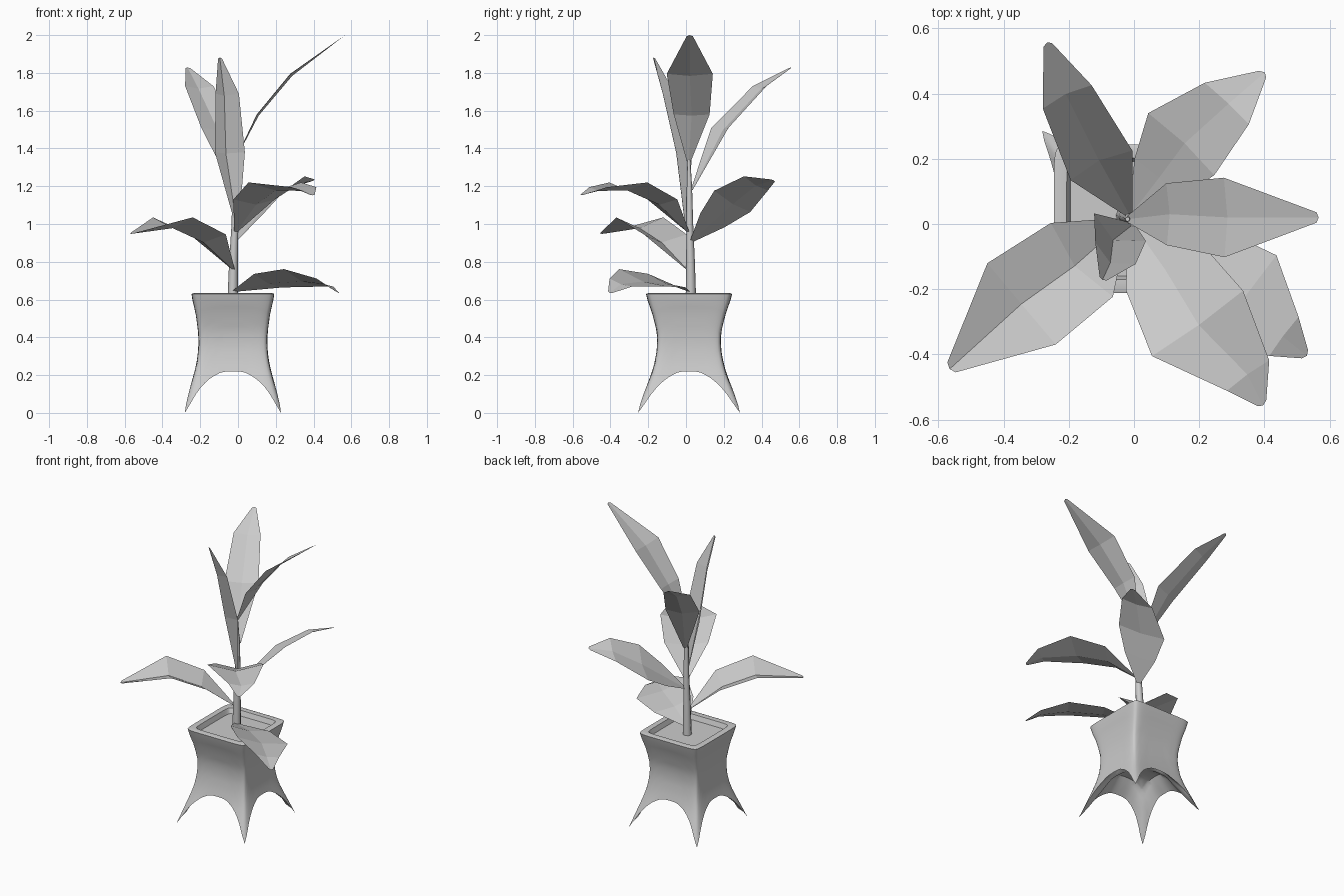
import bpy, bmesh, math
from mathutils import Vector

if "Cube" in bpy.data.objects:
    bpy.data.objects.remove(bpy.data.objects["Cube"])

CX, CY = -0.027, 0.016      # pot centre
TOP = 0.63                  # rim height


def lerp_table(t, pts):
    for (a, va), (b, vb) in zip(pts, pts[1:]):
        if t <= b:
            return va + (vb - va) * max(0, t - a) / (b - a)
    return pts[-1][1]


def finish(name, bm, smooth=None):
    bmesh.ops.remove_doubles(bm, verts=bm.verts, dist=0.0003)
    me = bpy.data.meshes.new(name)
    bm.to_mesh(me)
    bm.free()
    ob = bpy.data.objects.new(name, me)
    bpy.context.collection.objects.link(ob)
    if smooth:
        bpy.ops.object.select_all(action='DESELECT')
        ob.select_set(True)
        bpy.context.view_layer.objects.active = ob
        bpy.ops.object.shade_smooth_by_angle(angle=math.radians(smooth))
    return ob


def grid(bm, rows):
    vs = [[bm.verts.new(p) for p in r] for r in rows]
    for a, b in zip(vs, vs[1:]):
        for i in range(len(a) - 1):
            bm.faces.new((a[i], a[i + 1], b[i + 1], b[i]))


# Pot: half widths by height and the arched lower edge between the feet
WX = [(0, .268), (.1, .238), (.2, .208), (.27, .191), (.35, .182), (.43, .184), (.53, .198), (.6, .215), (.63, .219)]
WY = [(0, .284), (.1, .243), (.2, .201), (.27, .181), (.35, .168), (.43, .170), (.53, .196), (.6, .221), (.63, .228)]
ARCH = [(0, .22), (.2, .219), (.35, .211), (.55, .186), (.7, .152), (.8, .118), (.9, .058), (.96, .012), (1, 0)]


def pot_point(u, v, z):
    big, small = max(abs(u), abs(v)), min(abs(u), abs(v))
    k = 1 - 0.05 * (small / big) ** 8 if big else 1      # rounded corners
    return (CX + u * k * lerp_table(z, WX), CY + v * k * lerp_table(z, WY), z)


def under_z(u, v):
    big, small = max(abs(u), abs(v)), min(abs(u), abs(v))
    return lerp_table(small, ARCH) + 0.09 * min(1, (1 - big) * 3)


N = 24
steps = [-1 + 2 * i / N for i in range(N + 1)]
bm = bmesh.new()
for side in range(4):
    c, s = round(math.cos(side * math.pi / 2)), round(math.sin(side * math.pi / 2))
    rot = lambda u, v: (u * c - v * s, u * s + v * c)
    rows = []
    for j in range(13):      # outer wall
        t = j / 12
        rows.append([pot_point(*rot(u, -1), lerp_table(abs(u), ARCH) * (1 - t) + TOP * t) for u in steps])
    for f, dz in ((.95, .004), (.82, .002), (.76, -.035)):      # rim and inner lip
        rows.append([(CX + (x - CX) * f, CY + (y - CY) * f, TOP + dz)
                     for x, y, z in (pot_point(*rot(u, -1), TOP) for u in steps)])
    grid(bm, rows)
# Hollow vaulted underside
grid(bm, [[pot_point(u, v, under_z(u, v)) for u in steps] for v in reversed(steps)])
finish("pot", bm, 50)

# Soil
bm = bmesh.new()
grid(bm, [[(CX + .172 * i, CY + .178 * j, .6) for i in (-1, 1)] for j in (-1, 1)])
finish("soil", bm)

# Stem
bm = bmesh.new()
rows = []
for x, y, z, r in ((-.028, .026, .59, .028), (-.024, .024, .8, .023), (-.016, .02, 1.0, .018),
                   (-.016, .018, 1.2, .014), (-.02, .015, 1.36, .007)):
    rows.append([(x + r * math.cos(a * math.pi / 4), y + r * math.sin(a * math.pi / 4), z) for a in range(9)])
grid(bm, rows)
bmesh.ops.holes_fill(bm, edges=bm.edges)
finish("stem", bm, 50)


# Leaf: stations (x, y, z, half width), creased along the midrib
def leaf(name, stations, roll=0, keel=.25):
    pts = [Vector(s[:3]) for s in stations]
    head = pts[-1] - pts[0]
    r = math.radians(roll)
    flat = Vector((head.y, -head.x, 0)).normalized()
    side = flat * math.cos(r) + Vector((0, 0, math.sin(r)))
    rows = []
    for i, p in enumerate(pts):
        tan = (pts[min(i + 1, len(pts) - 1)] - pts[max(i - 1, 0)]).normalized()
        w = stations[i][3]
        mid = p - side.cross(tan).normalized() * keel * w
        if i == len(pts) - 1:
            mid = p + tan * .008
        rows.append([p - side * w, mid, p + side * w])
    bm = bmesh.new()
    grid(bm, rows)
    finish(name, bm)


leaf("leaf_top_right", [(-.02, .015, 1.33, .01), (.1, .03, 1.58, .095), (.277, .02, 1.795, .122),
                        (.56, .02, 1.995, .016)], keel=.12)
leaf("leaf_top_back", [(-.015, .03, 1.18, .012), (-.1, .18, 1.51, .105), (-.205, .39, 1.73, .083),
                       (-.265, .55, 1.825, .014)], keel=.2)
leaf("leaf_top_front", [(-.005, .0, 1.0, .012), (-.043, -.01, 1.38, .09), (-.057, -.09, 1.69, .07),
                        (-.095, -.168, 1.875, .012)], roll=0, keel=.5)
leaf("leaf_mid_back", [(-.01, .03, .91, .012), (.07, .14, 1.02, .1), (.145, .245, 1.12, .15),
                       (.285, .37, 1.215, .1), (.395, .46, 1.23, .016)], roll=22, keel=.12)
leaf("leaf_mid_front", [(-.01, .01, .96, .012), (.085, -.125, 1.13, .135), (.195, -.305, 1.22, .172),
                        (.35, -.465, 1.195, .08), (.393, -.55, 1.155, .016)], keel=.25)
leaf("leaf_low_left", [(-.025, .01, .76, .012), (-.16, -.11, .945, .148), (-.345, -.245, 1.035, .163),
                       (-.56, -.44, .95, .02)], keel=.35)
leaf("leaf_low_right", [(-.02, .01, .645, .012), (.16, -.1, .7, .13), (.34, -.225, .715, .168),
                        (.46, -.345, .69, .078), (.525, -.4, .64, .016)], roll=16, keel=.12)
